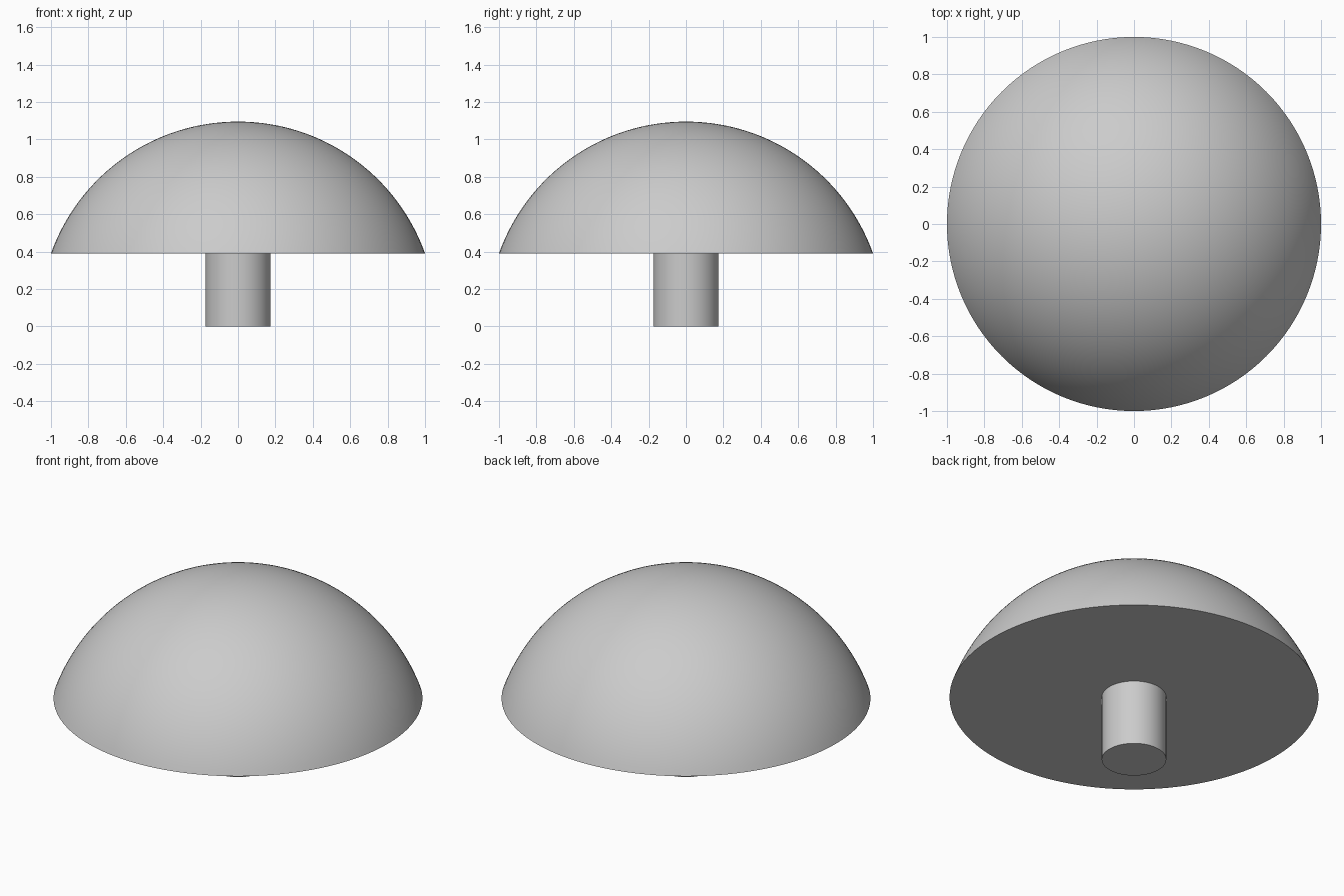
import bpy, bmesh, math

cube = bpy.data.objects.get("Cube")
if cube:
    bpy.data.objects.remove(cube, do_unlink=True)

RIM_Z, TOP_Z, RIM_R, STEM_R = 0.39, 1.095, 1.0, 0.175
SEGMENTS, RINGS = 128, 40

grey = bpy.data.materials.new("plain grey")
grey.use_nodes = True
colour = (0.6, 0.6, 0.6, 1)
grey.diffuse_color = colour
grey.node_tree.nodes["Principled BSDF"].inputs["Base Color"].default_value = colour


def lathe(name, profile):
    """Spin a closed (radius, height) profile around the z axis."""
    bm = bmesh.new()
    verts = [bm.verts.new((r, 0, z)) for r, z in profile]
    edges = [bm.edges.new(pair) for pair in zip(verts, verts[1:])]
    bmesh.ops.spin(bm, geom=verts + edges, cent=(0, 0, 0), axis=(0, 0, 1),
                   angle=math.tau, steps=SEGMENTS, use_merge=True)
    bmesh.ops.remove_doubles(bm, verts=bm.verts, dist=1e-5)
    bmesh.ops.recalc_face_normals(bm, faces=bm.faces)
    mesh = bpy.data.meshes.new(name)
    bm.to_mesh(mesh)
    bm.free()
    mesh.materials.append(grey)
    obj = bpy.data.objects.new(name, mesh)
    bpy.context.collection.objects.link(obj)
    bpy.ops.object.select_all(action="DESELECT")
    obj.select_set(True)
    bpy.context.view_layer.objects.active = obj
    bpy.ops.object.shade_smooth_by_angle(angle=math.radians(30))
    return obj


# Domed cap: a slice of a sphere with a flat underside
height = TOP_Z - RIM_Z
radius = (RIM_R ** 2 + height ** 2) / (2 * height)
centre_z = TOP_Z - radius
rim_angle = math.acos((RIM_Z - centre_z) / radius)
arc = [(radius * math.sin(rim_angle * i / RINGS),
        centre_z + radius * math.cos(rim_angle * i / RINGS))
       for i in range(RINGS + 1)]
lathe("domed_cap", arc + [(0, RIM_Z)])

# Round stem, running up to the underside of the cap
lathe("stem", [(0, RIM_Z + 0.01), (STEM_R, RIM_Z + 0.01), (STEM_R, 0), (0, 0)])
